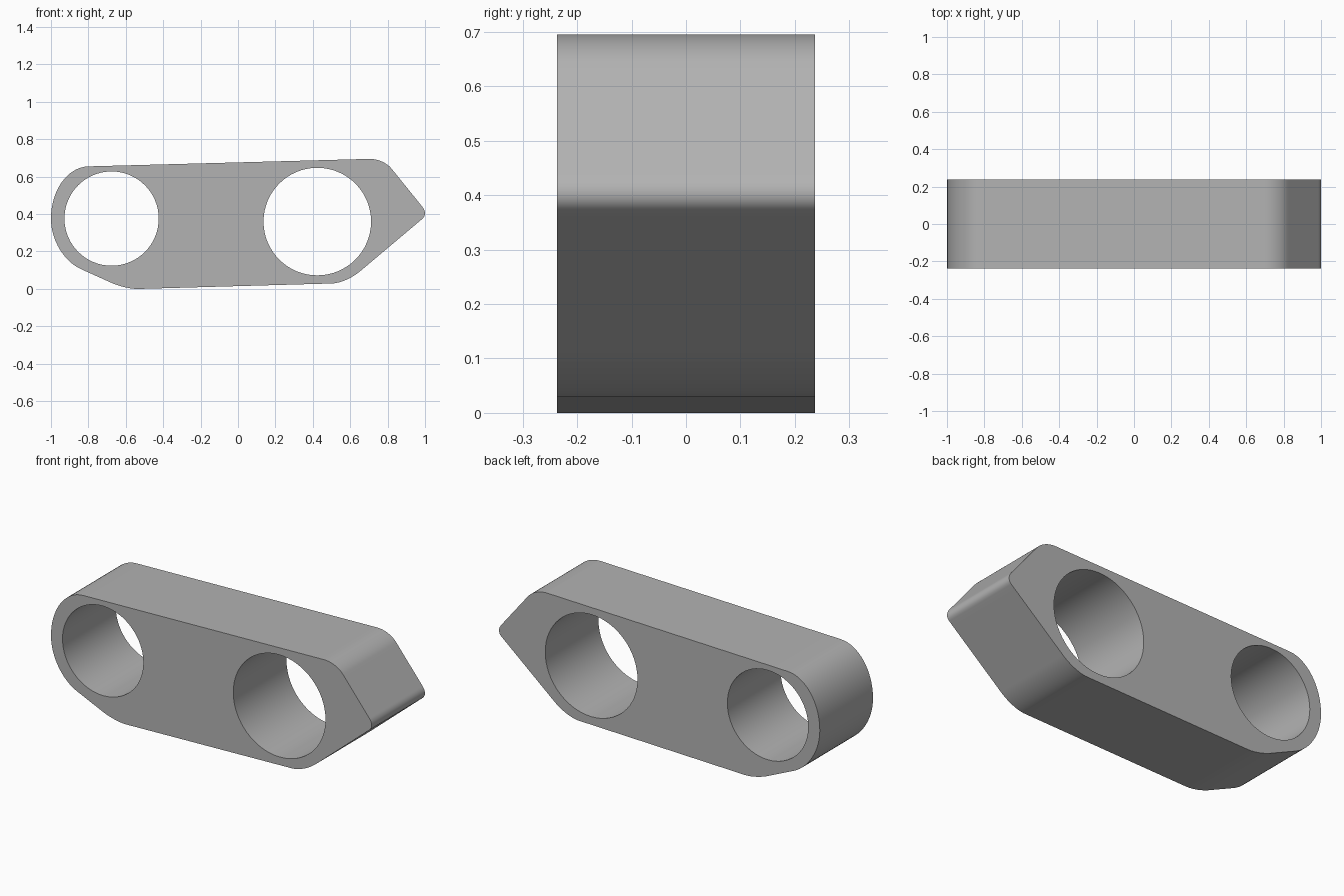
import bpy
from mathutils import Vector

cube = bpy.data.objects.get("Cube")
if cube:
    bpy.data.objects.remove(cube)

HALF_DEPTH = 0.237

curve = bpy.data.curves.new("link_plate", "CURVE")
curve.dimensions = "2D"
curve.fill_mode = "BOTH"
curve.extrude = HALF_DEPTH
curve.resolution_u = 16


def add_spline(points):
    """Closed bezier from (position, left handle, right handle) triples."""
    spline = curve.splines.new("BEZIER")
    spline.bezier_points.add(len(points) - 1)
    spline.use_cyclic_u = True
    for bp, (co, left, right) in zip(spline.bezier_points, points):
        bp.handle_left_type = bp.handle_right_type = "FREE"
        bp.co, bp.handle_left, bp.handle_right = [(p[0], p[1], 0) for p in (co, left, right)]


def add_hole(x, z, r):
    c, k = Vector((x, z)), 0.5523 * r
    dirs = [Vector(d) for d in ((1, 0), (0, 1), (-1, 0), (0, -1))]
    add_spline([(c + d * r, c + d * r - d.orthogonal() * k, c + d * r + d.orthogonal() * k)
                for d in dirs])


# Rounded outline, clockwise: (start, first handle, second handle, end) of each bend
def bend(start, corner, end, k=0.6):
    a, c, b = Vector(start), Vector(corner), Vector(end)
    return a, a.lerp(c, k), b.lerp(c, k), b


bends = [
    bend((0.70, 0.695), (0.776, 0.697), (0.82, 0.644)),
    bend((0.985, 0.44), (1.017, 0.401), (0.985, 0.374)),
    bend((0.655, 0.096), (0.578, 0.031), (0.50, 0.029)),
    bend((-0.53, 0.0), (-0.60, -0.002), (-0.68, 0.034)),
    [Vector(p) for p in ((-0.84, 0.106), (-0.93, 0.147), (-1, 0.26), (-1, 0.375))],
    [Vector(p) for p in ((-1, 0.375), (-1, 0.53), (-0.91, 0.652), (-0.80, 0.655))],
]
outline = []
for i, (a, ha, hb, b) in enumerate(bends):
    before, after = bends[i - 1], bends[(i + 1) % len(bends)]
    if (a - before[3]).length > 0.001:
        outline.append((a, a.lerp(before[3], 1 / 3), ha))
    if (b - after[0]).length > 0.001:
        outline.append((b, hb, b.lerp(after[0], 1 / 3)))
    else:
        outline.append((b, hb, after[1]))
add_spline(outline)

# Two through holes
add_hole(-0.676, 0.376, 0.252)
add_hole(0.424, 0.36, 0.2875)

# Extruded solid standing upright
temp = bpy.data.objects.new("link_profile", curve)
bpy.context.collection.objects.link(temp)
bpy.context.view_layer.update()
mesh = bpy.data.meshes.new_from_object(temp.evaluated_get(bpy.context.evaluated_depsgraph_get()))
bpy.data.objects.remove(temp)
for v in mesh.vertices:
    v.co = (v.co.x, -v.co.z, v.co.y)

plate = bpy.data.objects.new("link_plate", mesh)
bpy.context.collection.objects.link(plate)
bpy.ops.object.select_all(action="DESELECT")
plate.select_set(True)
bpy.context.view_layer.objects.active = plate

# Weld the caps to the walls and face all normals outward
bpy.ops.object.mode_set(mode="EDIT")
bpy.ops.mesh.select_all(action="SELECT")
bpy.ops.mesh.remove_doubles(threshold=0.0001)
bpy.ops.mesh.normals_make_consistent(inside=False)
bpy.ops.object.mode_set(mode="OBJECT")
bpy.ops.object.shade_smooth_by_angle(angle=0.5)

# Plain grey
grey = bpy.data.materials.new("plain_grey")
grey.use_nodes = True
color = (0.45, 0.45, 0.45, 1)
grey.diffuse_color = color
grey.node_tree.nodes["Principled BSDF"].inputs["Base Color"].default_value = color
mesh.materials.clear()
mesh.materials.append(grey)
